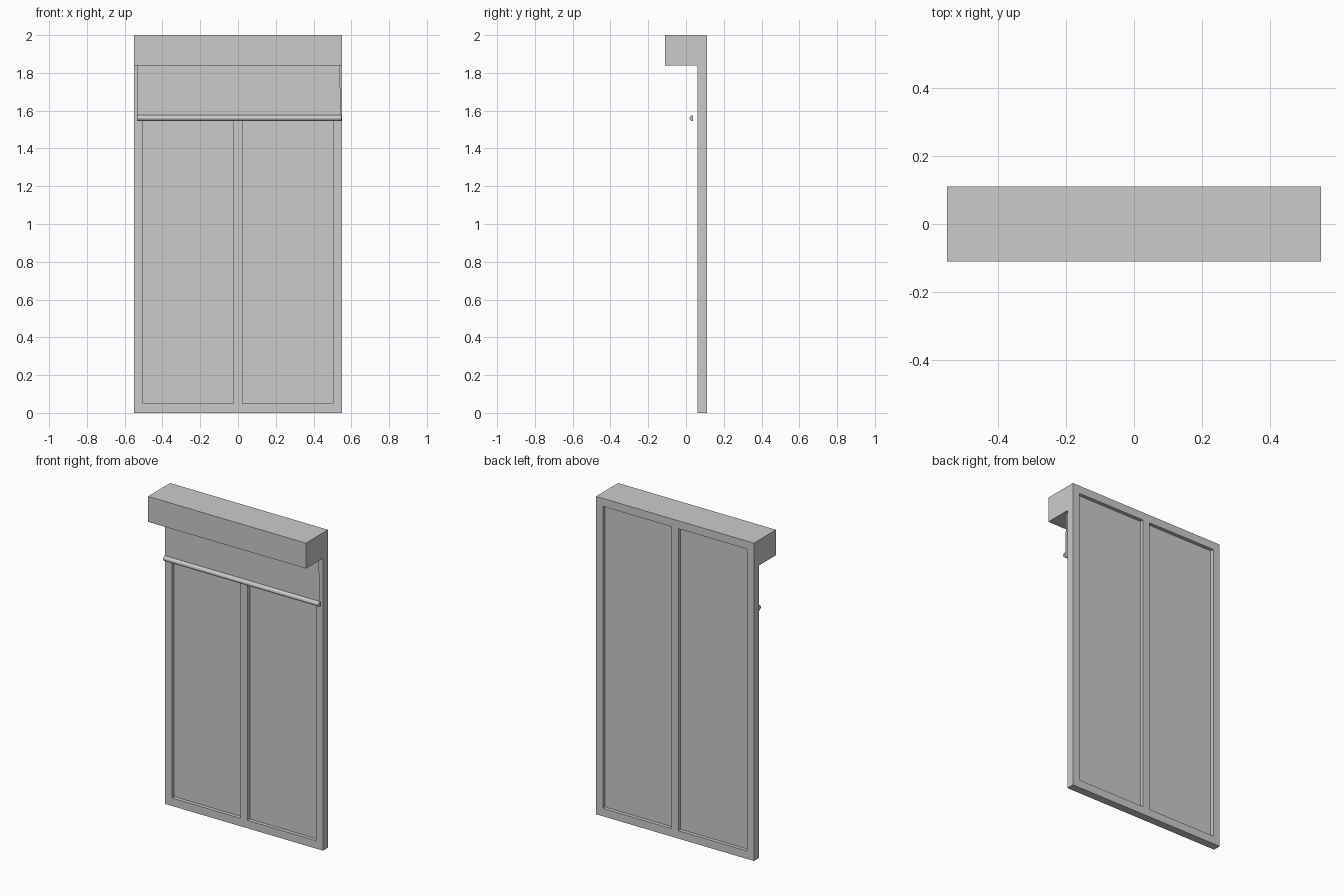
import bpy, bmesh, math

if "Cube" in bpy.data.objects:
    bpy.data.objects.remove(bpy.data.objects["Cube"])


def finish(name, bm):
    bmesh.ops.recalc_face_normals(bm, faces=bm.faces)
    mesh = bpy.data.meshes.new(name)
    bm.to_mesh(mesh)
    bm.free()
    ob = bpy.data.objects.new(name, mesh)
    bpy.context.collection.objects.link(ob)
    return ob


def box(name, x0, x1, y0, y1, z0, z1):
    bm = bmesh.new()
    bmesh.ops.create_cube(bm, size=1)
    for v in bm.verts:
        v.co = ((x0 + x1) / 2 + v.co.x * (x1 - x0),
                (y0 + y1) / 2 + v.co.y * (y1 - y0),
                (z0 + z1) / 2 + v.co.z * (z1 - z0))
    return finish(name, bm)


def extrude(bm, faces, vec):
    geom = bmesh.ops.extrude_face_region(bm, geom=faces, use_keep_orig=True)["geom"]
    bmesh.ops.translate(bm, vec=vec, verts=[g for g in geom if isinstance(g, bmesh.types.BMVert)])


# Window frame: a grid of cells with the two pane openings left out
xs = [-0.55, -0.502, -0.024, 0.024, 0.502, 0.55]
zs = [0, 0.05, 1.95, 2]
bm = bmesh.new()
grid = [[bm.verts.new((x, 0.06, z)) for z in zs] for x in xs]
cells = []
for i in range(5):
    for j in range(3):
        if j == 1 and i in (1, 3):
            continue
        cells.append(bm.faces.new((grid[i][j], grid[i + 1][j], grid[i + 1][j + 1], grid[i][j + 1])))
extrude(bm, cells, (0, 0.05, 0))
bmesh.ops.dissolve_limit(bm, angle_limit=0.01, verts=bm.verts, edges=bm.edges)
finish("window_frame", bm)

# Glass panes, recessed on both sides
for side, x0, x1 in (("left", -0.502, -0.024), ("right", 0.024, 0.502)):
    box("glass_pane_" + side, x0, x1, 0.083, 0.087, 0.05, 1.95)

# Blind housing across the top
box("blind_housing", -0.55, 0.55, -0.11, 0.06, 1.84, 2)

# Fabric: one thin sheet, slightly wider at the bottom right
bm = bmesh.new()
bm.faces.new([bm.verts.new(p) for p in ((-0.535, 0.036, 1.56), (0.546, 0.036, 1.56),
                                        (0.538, 0.036, 1.84), (-0.535, 0.036, 1.84))])
finish("blind_fabric", bm)

# Bottom bar: half-round profile, flat towards the window
bm = bmesh.new()
arc = [math.radians(90 + 180 * k / 6) for k in range(7)]
profile = bm.faces.new([bm.verts.new((-0.535, 0.037 + 0.018 * math.cos(a), 1.56 + 0.016 * math.sin(a)))
                        for a in arc])
extrude(bm, [profile], (1.082, 0, 0))
finish("bottom_bar", bm)
